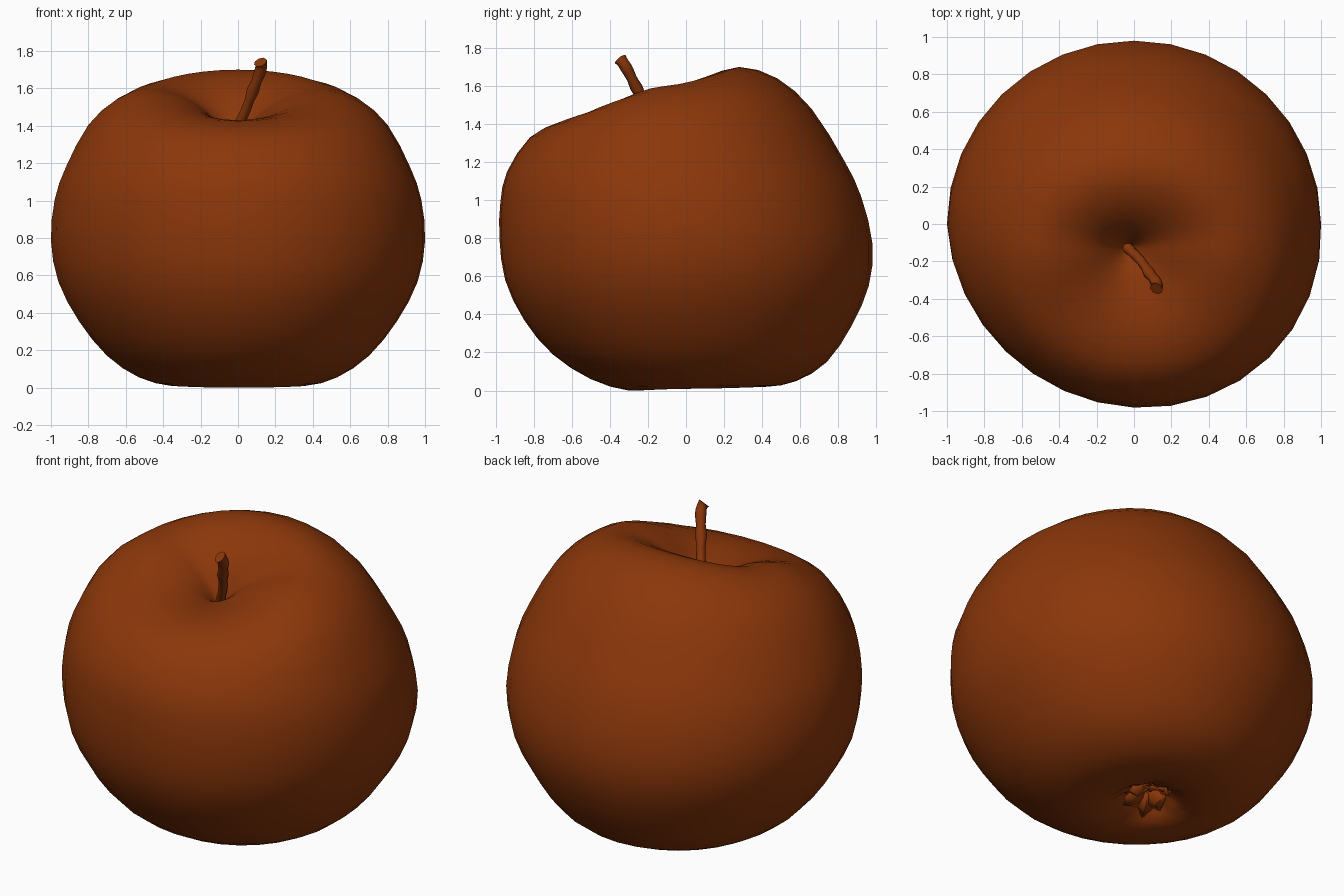
import bpy
import bmesh
import random
from math import sin, cos, pi, copysign
from mathutils import Vector

random.seed(4)
default = bpy.data.objects.get("Cube")
if default:
    bpy.data.objects.remove(default, do_unlink=True)

skin_colour = bpy.data.materials.new("russet brown")
skin_colour.use_nodes = True
skin_colour.diffuse_color = (0.26, 0.038, 0.003, 1)
skin_colour.node_tree.nodes["Principled BSDF"].inputs["Base Color"].default_value = skin_colour.diffuse_color


def finish(bm, name, angle):
    """Turn a bmesh into a smooth shaded object."""
    bmesh.ops.recalc_face_normals(bm, faces=bm.faces[:])
    mesh = bpy.data.meshes.new(name)
    bm.to_mesh(mesh)
    bm.free()
    mesh.materials.append(skin_colour)
    obj = bpy.data.objects.new(name, mesh)
    bpy.context.collection.objects.link(obj)
    bpy.ops.object.select_all(action="DESELECT")
    obj.select_set(True)
    bpy.context.view_layer.objects.active = obj
    bpy.ops.object.shade_smooth_by_angle(angle=angle)
    return obj


def loft(rings, name, angle=pi / 3):
    """Join rings of points into a closed skin, with a fan at each end."""
    bm = bmesh.new()
    loops = [[bm.verts.new(p) for p in ring] for ring in rings]
    for a, b in zip(loops, loops[1:]):
        for i in range(len(a)):
            j = (i + 1) % len(a)
            bm.faces.new((a[i], a[j], b[j], b[i]))
    for loop, ring in ((loops[0], rings[0]), (loops[-1], rings[-1])):
        centre = bm.verts.new(sum(ring, Vector()) / len(ring))
        for i in range(len(loop)):
            bm.faces.new((loop[i - 1], loop[i], centre))
    return finish(bm, name, angle)


def smooth_rows(rows, steps):
    """Catmull-Rom interpolation through rows of values."""
    rows = [Vector(r) for r in rows]
    out = []
    for i in range(len(rows) - 1):
        p, a, b, n = (rows[max(i - 1, 0)], rows[i], rows[i + 1],
                      rows[min(i + 2, len(rows) - 1)])
        for k in range(steps):
            t = k / steps
            out.append(a + (b - p) * (t / 2)
                       + (2 * p - 5 * a + 4 * b - n) * (t * t / 2)
                       + (3 * a - p - 3 * b + n) * (t ** 3 / 2))
    return out + [rows[-1]]


# Tilted fruit rings from stem hollow to base hollow:
# centre x, half width, lift of the sides, front y, front z, back y, back z
PROFILE = [
    (-.03, .02, 0, -.15, 1.33, -.11, 1.33),
    (-.03, .06, 0, -.18, 1.36, -.08, 1.41),
    (-.02, .15, .01, -.25, 1.4, -.01, 1.53),
    (0, .3, .03, -.36, 1.42, .11, 1.64),
    (0, .48, .035, -.5, 1.43, .28, 1.7),
    (0, .65, .015, -.66, 1.41, .48, 1.64),
    (0, .8, 0, -.82, 1.33, .66, 1.48),
    (0, .92, 0, -.94, 1.15, .83, 1.21),
    (0, .98, 0, -.975, .99, .92, 1.02),
    (0, 1, 0, -.98, .8, .98, .77),
    (0, .96, 0, -.95, .58, .96, .55),
    (0, .85, 0, -.85, .37, .87, .34),
    (0, .7, 0, -.7, .19, .74, .15),
    (0, .53, 0, -.5, .06, .58, .05),
    (0, .36, 0, -.3, 0, .42, .02),
    (-.04, .21, 0, -.14, .02, .27, .04),
    (-.06, .12, 0, -.05, .09, .17, .1),
    (-.06, .03, 0, .03, .13, .09, .13),
]
SIDES = 32


def fruit_ring(row):
    cx, half, lift, fy, fz, by, bz = row
    ring = []
    for i in range(SIDES):
        a = 2 * pi * i / SIDES
        # Front is fuller on the left than on the right
        swell = 1 - .025 * min(sin(a), 0) * 2 * cos(a)
        tilt = copysign(abs(sin(a)) ** 1.5, sin(a))
        ring.append(Vector((cx + half * swell * cos(a),
                            (fy + by) / 2 + (by - fy) / 2 * swell * sin(a),
                            (fz + bz) / 2 + (bz - fz) / 2 * tilt + lift * cos(a) ** 2)))
    return ring


fruit_rings = [fruit_ring(r) for r in smooth_rows(PROFILE, 2)]
# Crumple the base hollow
for ring in fruit_rings[-5:]:
    for p in ring:
        p.z += random.uniform(-.012, .012)
loft(fruit_rings, "fruit")

# Stem: knotty leaning stalk with a flared, bent tip; x, y, z, radius
STEM = [
    (-.04, -.12, 1.31, .04),
    (-.01, -.15, 1.38, .024),
    (.04, -.2, 1.48, .025),
    (.08, -.26, 1.59, .03),
    (.115, -.305, 1.68, .028),
    (.125, -.33, 1.72, .033),
    (.12, -.345, 1.74, .035),
]
stem_rings = []
path = smooth_rows(STEM, 2)
for k, row in enumerate(path):
    centre = row.xyz
    ahead = path[min(k + 1, len(path) - 1)].xyz - path[max(k - 1, 0)].xyz
    across = ahead.cross(Vector((0, 1, 0))).normalized()
    other = ahead.cross(across).normalized()
    radius = row.w * random.uniform(.9, 1.12)
    stem_rings.append([centre + (across * cos(a) + other * sin(a)) * radius
                       for a in (2 * pi * i / 8 for i in range(8))])
loft(stem_rings, "stem")

# Dried, crumpled sepals curled inside the base hollow
bm = bmesh.new()
hub = Vector((-.06, .06, 0))
for i in range(6):
    a = 2 * pi * i / 6 + random.uniform(-.3, .3)
    out, side = Vector((cos(a), sin(a), 0)), Vector((-sin(a), cos(a), 0))
    reach = random.uniform(.09, .17)
    rows = []
    for t, width, z in ((.2, .05, .12), (.6, .07, .07), (1, .03, .05)):
        mid = hub + out * reach * t
        rows.append([bm.verts.new(mid + side * width * s
                                  + Vector((0, 0, z + .02 * abs(s) + random.uniform(-.02, .02))))
                     for s in (-1, 0, 1)])
    for r, q in zip(rows, rows[1:]):
        for s in range(2):
            bm.faces.new((r[s], r[s + 1], q[s + 1], q[s]))
sepals = finish(bm, "sepals", pi / 4)
thickness = sepals.modifiers.new("thickness", "SOLIDIFY")
thickness.thickness = .008
